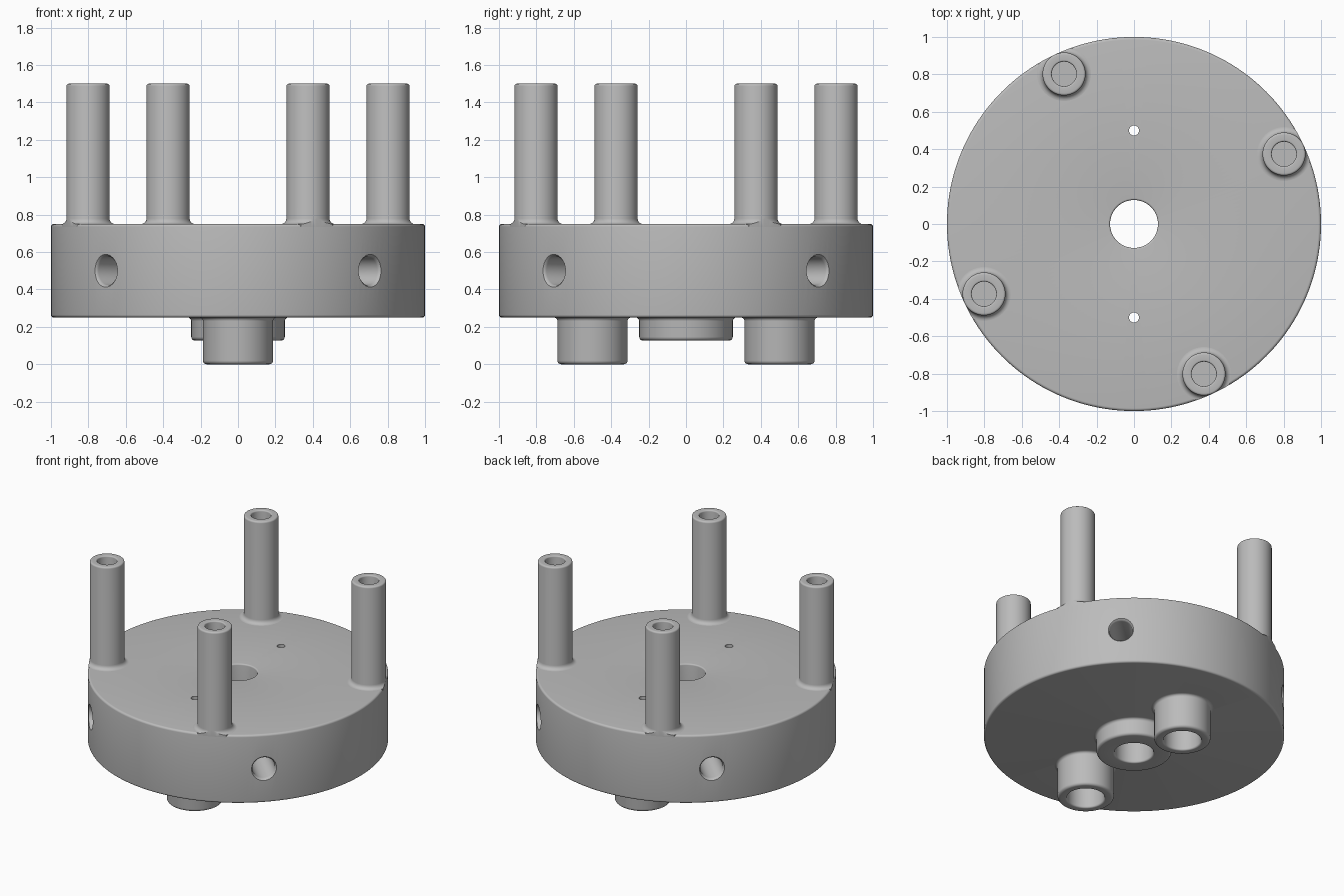
import bpy
import bmesh
from math import cos, sin, pi, radians
from mathutils import Matrix, Vector

cube = bpy.data.objects.get("Cube")
if cube:
    bpy.data.objects.remove(cube, do_unlink=True)

grey = bpy.data.materials.new("machined grey")
grey.use_nodes = True
GREY = (0.5, 0.5, 0.5, 1)
grey.diffuse_color = GREY
grey.node_tree.nodes["Principled BSDF"].inputs["Base Color"].default_value = GREY


def rounded(corners, closed):
    """Turn (radius, height, fillet) corners into a profile with soft corners."""
    pts = []
    n = len(corners)
    for i, (r, z, f) in enumerate(corners):
        p = Vector((r, 0, z))
        if f == 0 or (not closed and i in (0, n - 1)):
            pts.append(p)
            continue
        a, b = (Vector((c[0], 0, c[1])) for c in (corners[i - 1], corners[(i + 1) % n]))
        start = p + (a - p).normalized() * f
        end = p + (b - p).normalized() * f
        centre = start + end - p
        for k in range(6):
            t = k / 5 * pi / 2
            pts.append(centre + (start - centre) * cos(t) + (end - centre) * sin(t))
    return pts


def lathe(name, corners, steps=64, matrix=Matrix()):
    """Spin a profile round z; profiles starting on the axis are left open."""
    closed = corners[0][0] > 0
    bm = bmesh.new()
    vs = [bm.verts.new(p) for p in rounded(corners, closed)]
    pairs = list(zip(vs, vs[1:])) + ([(vs[-1], vs[0])] if closed else [])
    edges = [bm.edges.new(p) for p in pairs if (p[0].co - p[1].co).length > 1e-6]
    bmesh.ops.spin(bm, geom=vs + edges, cent=(0, 0, 0), axis=(0, 0, 1),
                   angle=2 * pi, steps=steps)
    bmesh.ops.remove_doubles(bm, verts=bm.verts, dist=1e-5)
    bmesh.ops.recalc_face_normals(bm, faces=bm.faces)
    bm.transform(matrix)
    mesh = bpy.data.meshes.new(name)
    bm.to_mesh(mesh)
    bm.free()
    mesh.materials.append(grey)
    obj = bpy.data.objects.new(name, mesh)
    bpy.context.collection.objects.link(obj)
    return obj


def activate(obj):
    bpy.ops.object.select_all(action='DESELECT')
    obj.select_set(True)
    bpy.context.view_layer.objects.active = obj


def boolean(obj, cutter, operation='DIFFERENCE'):
    activate(obj)
    mod = obj.modifiers.new("cut", 'BOOLEAN')
    mod.operation, mod.solver, mod.object = operation, 'EXACT', cutter
    bpy.ops.object.modifier_apply(modifier=mod.name)
    bpy.data.objects.remove(cutter, do_unlink=True)


def smooth(obj):
    activate(obj)
    bpy.ops.object.shade_smooth_by_angle(angle=radians(30))


def rod(radius, low, high):
    return [(0, low, 0), (radius, low, 0), (radius, high, 0), (0, high, 0)]


# Disc body with the central hub and through bore
TOP, BASE, BORE = 0.75, 0.25, 0.128
disc = lathe("disc_body", [
    (BORE, TOP, 0.01), (1, TOP, 0.015), (1, BASE, 0.015), (0.25, BASE, 0.02),
    (0.25, 0.127, 0.02), (BORE, 0.127, 0.012)], 160)

# Round pockets bored into the rim, with a soft lip
for k in range(4):
    turn = Matrix.Rotation(radians(45 + 90 * k), 4, 'Z')
    place = Matrix.Translation((0, 0, 0.5)) @ turn @ Matrix.Rotation(pi / 2, 4, 'Y')
    boolean(disc, lathe("rim_pocket_cutter", [
        (0, 0.5, 0), (0.076, 0.5, 0), (0.076, 0.978, 0), (0.079, 0.99, 0),
        (0.088, 1, 0), (0.1, 1.01, 0), (0, 1.01, 0)], 40, place))

# Pin holes from above, opening into wider sockets from below
for side, y in (("front", -0.5), ("back", 0.5)):
    at = Matrix.Translation((0, y, 0))
    boolean(disc, lathe("pin_hole_cutter", rod(0.027, 0.3, 0.9), 24, at))
    boolean(disc, lathe("socket_cutter", rod(0.125, 0.2, 0.5), 48, at))
    # Hollow boss round each socket
    boss = lathe(side + "_boss", [
        (0.125, BASE, 0), (0.207, BASE, 0), (0.1875, BASE, 0.0195),
        (0.1875, 0, 0.02), (0.125, 0, 0.012)], 64, at)
    smooth(boss)
smooth(disc)

# Four hollow posts, with base fillets trimmed flush to the rim
for k in range(4):
    a = radians(25 + 90 * k)
    at = Matrix.Translation((0.885 * cos(a), 0.885 * sin(a), 0))
    post = lathe("post_%d" % (k + 1), [
        (0, 0.735, 0), (0.145, 0.735, 0), (0.145, TOP, 0), (0.115, TOP, 0.0295),
        (0.115, 1.5, 0.012), (0.066, 1.5, 0.009), (0.066, 1.1, 0), (0, 1.1, 0)], 48, at)
    boolean(post, lathe("rim_trimmer", rod(1, 0.6, 1.7), 160), 'INTERSECT')
    smooth(post)
